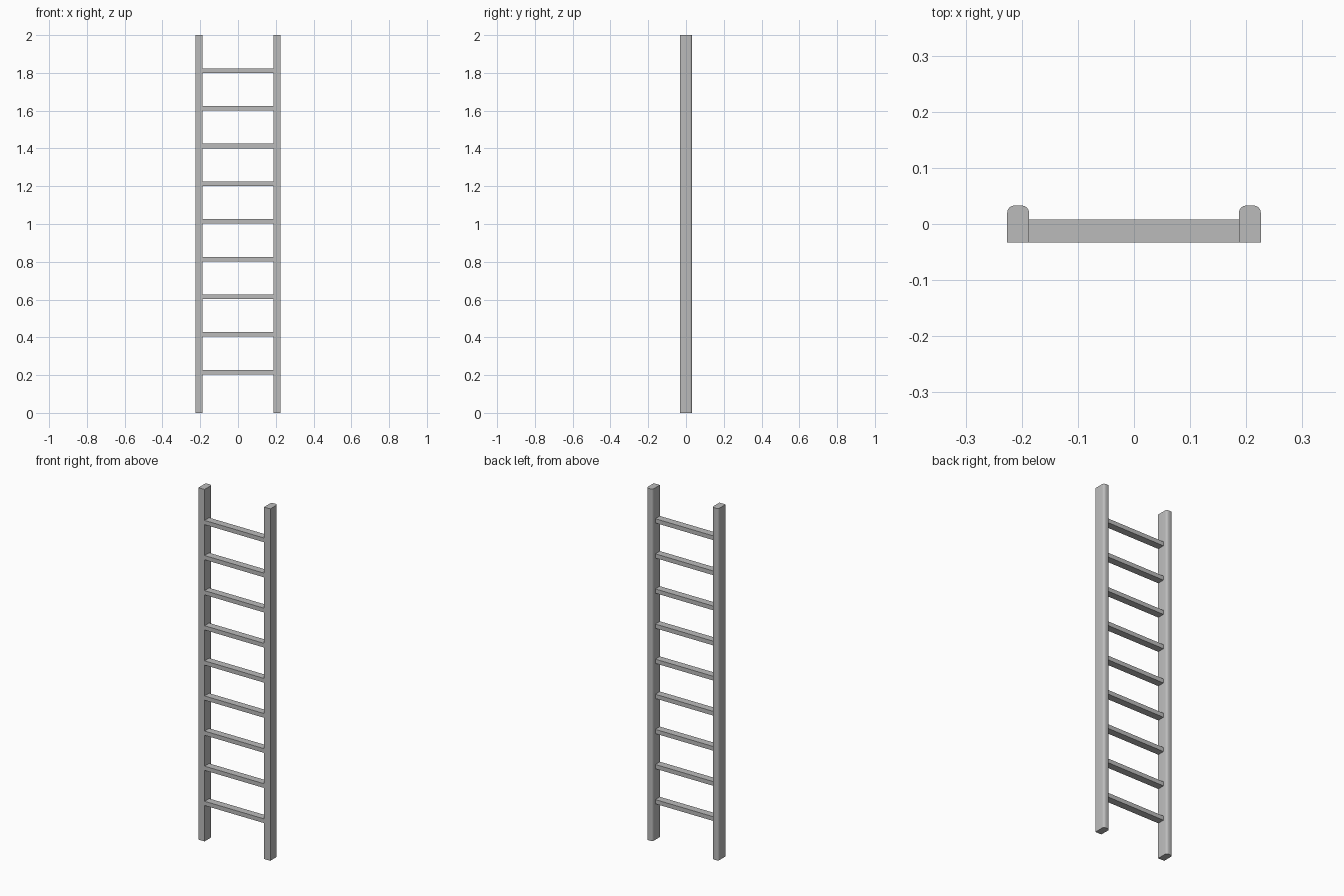
import bpy
import bmesh

if "Cube" in bpy.data.objects:
    bpy.data.objects.remove(bpy.data.objects["Cube"], do_unlink=True)

HEIGHT = 2.0
RAIL_IN, RAIL_OUT = 0.187, 0.226
FRONT, BACK = -0.033, 0.033
RUNG_BACK = 0.008
RUNG_COUNT = 9
RUNG_HEIGHT = 0.024
FIRST_RUNG, RUNG_STEP = 0.216, 0.1995

grey = bpy.data.materials.new("plain grey")
grey.use_nodes = True
colour = (0.5, 0.5, 0.5, 1)
grey.diffuse_color = colour
grey.node_tree.nodes["Principled BSDF"].inputs["Base Color"].default_value = colour


def box(name, low, high, round_back=0):
    """Box between two corners, with optional rounded vertical back edges."""
    bm = bmesh.new()
    bmesh.ops.create_cube(bm, size=1)
    for v in bm.verts:
        v.co = [high[i] if v.co[i] > 0 else low[i] for i in range(3)]
    if round_back:
        edges = [e for e in bm.edges
                 if all(v.co.y == max(w.co.y for w in bm.verts) for v in e.verts)
                 and e.verts[0].co.x == e.verts[1].co.x]
        bmesh.ops.bevel(bm, geom=edges, offset=round_back, segments=4,
                        profile=0.5, affect='EDGES')
    mesh = bpy.data.meshes.new(name)
    bm.to_mesh(mesh)
    bm.free()
    mesh.materials.append(grey)
    obj = bpy.data.objects.new(name, mesh)
    bpy.context.collection.objects.link(obj)
    return obj


# Side rails, square at the front and rounded at the back
rails = [
    box("left_rail", (RAIL_IN, FRONT, 0), (RAIL_OUT, BACK, HEIGHT), 0.013),
    box("right_rail", (-RAIL_OUT, FRONT, 0), (-RAIL_IN, BACK, HEIGHT), 0.013),
]
for rail in rails:
    bpy.ops.object.select_all(action='DESELECT')
    rail.select_set(True)
    bpy.context.view_layer.objects.active = rail
    bpy.ops.object.shade_smooth_by_angle()

# Rungs, flush with the front of the rails
for i in range(RUNG_COUNT):
    z = FIRST_RUNG + i * RUNG_STEP
    box(f"rung_{i + 1}", (-RAIL_IN, FRONT, z - RUNG_HEIGHT / 2),
        (RAIL_IN, RUNG_BACK, z + RUNG_HEIGHT / 2))
